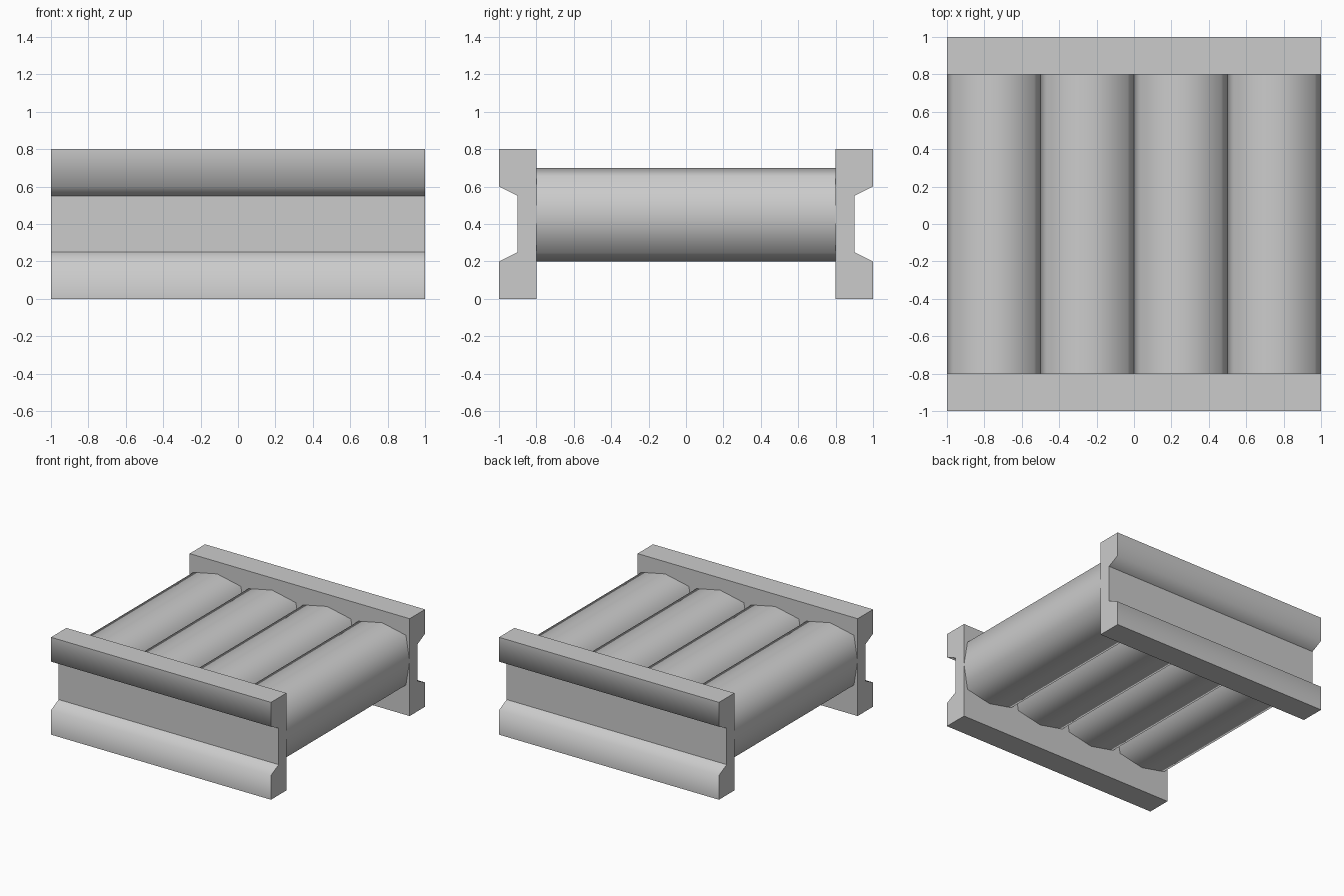
import bpy
import bmesh

if "Cube" in bpy.data.objects:
    bpy.data.objects.remove(bpy.data.objects["Cube"])


def extrude_profile(name, points, axis, half, soft, capped):
    """Sweep a closed cross-section along x or y; corners listed in soft shade smooth."""
    def place(p, t):
        return (t, p[0], p[1]) if axis == 'x' else (p[0], t, p[1])

    bm = bmesh.new()
    a = [bm.verts.new(place(p, -half)) for p in points]
    b = [bm.verts.new(place(p, half)) for p in points]
    n = len(points)
    for i in range(n):
        j = (i + 1) % n
        bm.faces.new((a[i], a[j], b[j], b[i]))
    if capped:
        bm.faces.new(a)
        bm.faces.new(b)
    bmesh.ops.recalc_face_normals(bm, faces=bm.faces[:])
    smooth_edges = {bm.edges.get((a[i], b[i])) for i in soft}
    for f in bm.faces:
        f.smooth = True
    for e in bm.edges:
        e.smooth = e in smooth_edges
    mesh = bpy.data.meshes.new(name)
    bm.to_mesh(mesh)
    bm.free()
    obj = bpy.data.objects.new(name, mesh)
    bpy.context.collection.objects.link(obj)
    return obj


# Side rails: channel-shaped section, groove facing outwards
rail = [(0.8, 0), (1, 0), (1, 0.2), (0.9, 0.25),
        (0.9, 0.55), (1, 0.6), (1, 0.8), (0.8, 0.8)]
for name, side in (("front_rail", -1), ("back_rail", 1)):
    extrude_profile(name, [(side * y, z) for y, z in rail], 'x', 1.0, (2, 5), True)

# Rollers: eight-sided, slightly squared section, ends meeting the rails
W, H, R = 0.216, 0.205, 0.25
section = [(R, 0), (W, H), (0, R), (-W, H), (-R, 0), (-W, -H), (0, -R), (W, -H)]
for k in range(4):
    roller = extrude_profile(f"roller_{k + 1}", section, 'y', 0.8, range(8), False)
    roller.location = (-0.75 + 0.5 * k, 0, 0.45)
